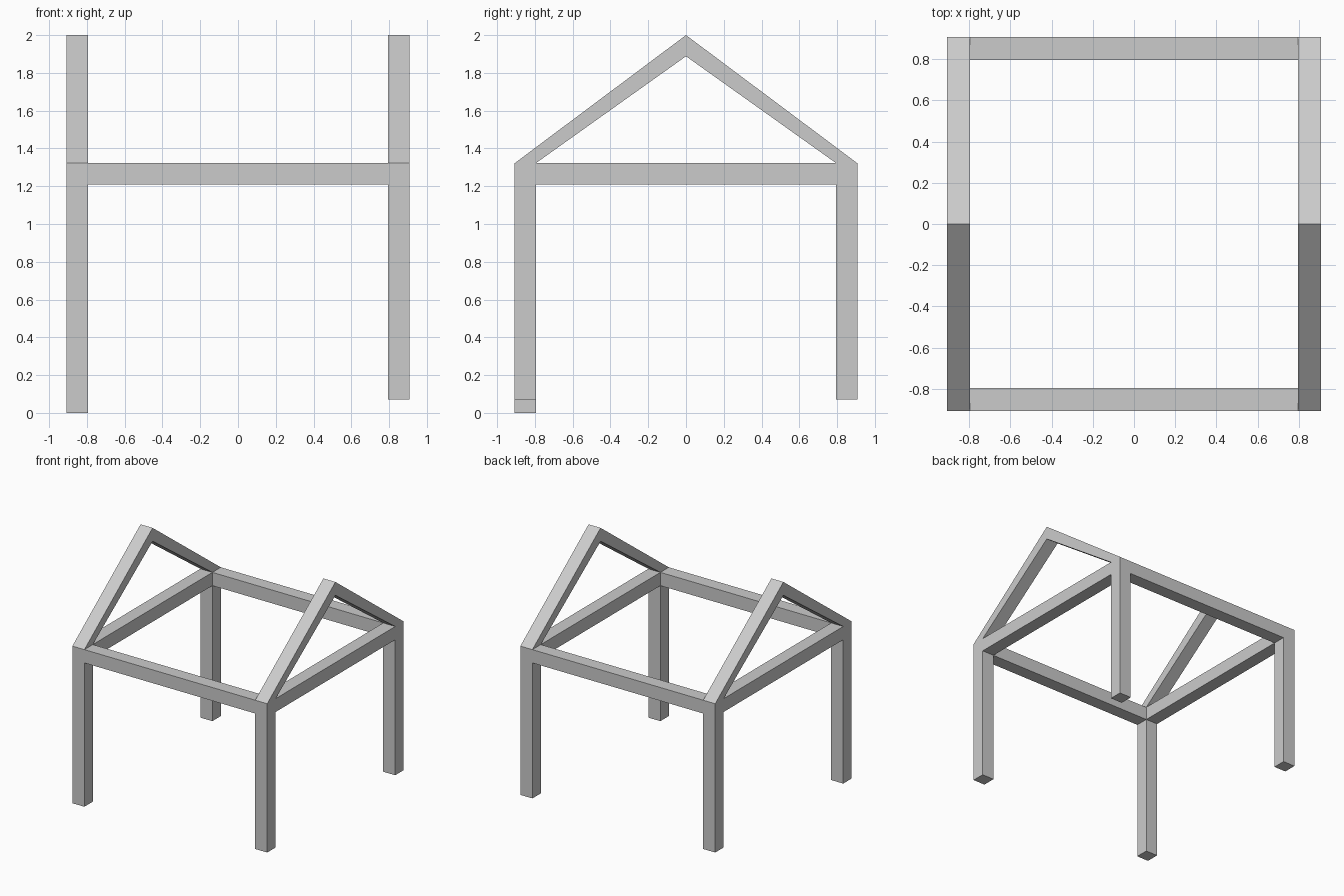
import bpy, bmesh

if "Cube" in bpy.data.objects:
    bpy.data.objects.remove(bpy.data.objects["Cube"])

OUT, INN = 0.907, 0.795        # outer and inner faces of the posts
BEAM_LO, BEAM_HI = 1.21, 1.322  # underside and top of the tie beams
APEX, APEX_IN = 2.0, 1.888


def finish(name, bm):
    bmesh.ops.recalc_face_normals(bm, faces=bm.faces)
    me = bpy.data.meshes.new(name)
    bm.to_mesh(me)
    bm.free()
    ob = bpy.data.objects.new(name, me)
    bpy.context.collection.objects.link(ob)
    return ob


def gable_frame(name, x0, x1, front_foot, back_foot):
    """Two posts, tie beam and two rafters as one flat profile, extruded along x."""
    polys = []
    for s, foot in ((-1, front_foot), (1, back_foot)):
        o, i = s * OUT, s * INN
        polys += [
            [(o, foot), (i, foot), (i, BEAM_LO), (o, BEAM_LO)],              # post
            [(o, BEAM_LO), (i, BEAM_LO), (i, BEAM_HI), (o, BEAM_HI)],        # corner
            [(o, BEAM_HI), (i, BEAM_HI), (0, APEX_IN), (0, APEX)],           # rafter
        ]
    polys.append([(-INN, BEAM_LO), (INN, BEAM_LO), (INN, BEAM_HI), (-INN, BEAM_HI)])  # tie beam
    bm = bmesh.new()
    for p in polys:
        bm.faces.new([bm.verts.new((x0, y, z)) for y, z in p])
    bmesh.ops.remove_doubles(bm, verts=bm.verts, dist=1e-4)
    ext = bmesh.ops.extrude_face_region(bm, geom=bm.faces[:], use_keep_orig=True)
    moved = [g for g in ext["geom"] if isinstance(g, bmesh.types.BMVert)]
    bmesh.ops.translate(bm, verts=moved, vec=(x1 - x0, 0, 0))
    finish(name, bm)


def rail(name, s):
    """Cross rail joining the two gable frames."""
    bm = bmesh.new()
    bmesh.ops.create_cube(bm, size=1)
    for v in bm.verts:
        v.co.x *= 2 * INN
        v.co.y = s * (INN + OUT) / 2 + v.co.y * (OUT - INN)
        v.co.z = (BEAM_LO + BEAM_HI) / 2 + v.co.z * (BEAM_HI - BEAM_LO)
    finish(name, bm)


# Gable frames: only the front left post reaches the ground
gable_frame("left_gable_frame", -OUT, -INN, 0.0, 0.07)
gable_frame("right_gable_frame", INN, OUT, 0.07, 0.07)

# Cross rails
rail("front_rail", -1)
rail("back_rail", 1)
